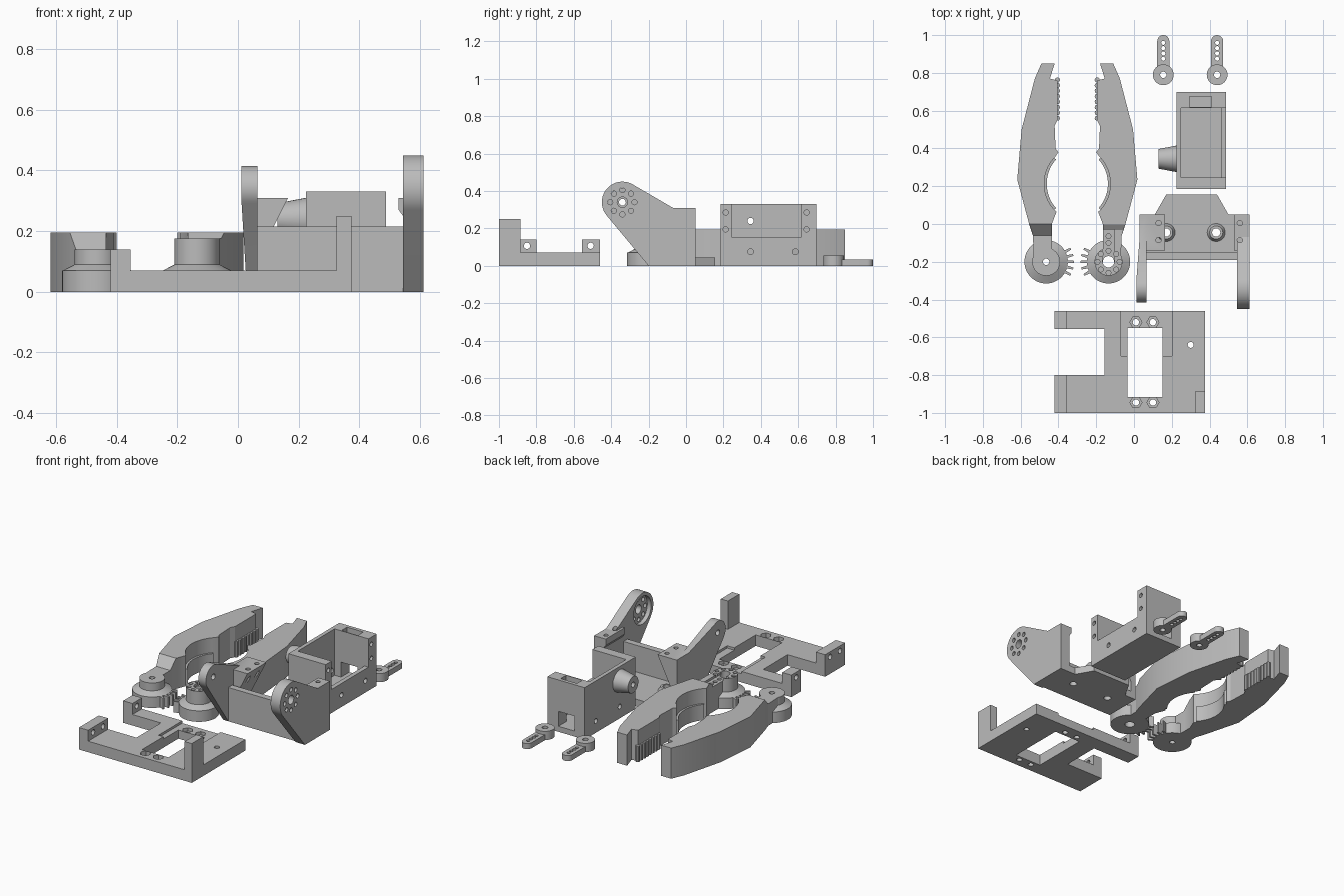
import bpy, bmesh, math
from math import cos, sin, pi, radians

if "Cube" in bpy.data.objects:
    bpy.data.objects.remove(bpy.data.objects["Cube"])

grey = bpy.data.materials.new("plain grey plastic")
grey.use_nodes = True
grey.diffuse_color = (0.5, 0.5, 0.5, 1)
grey.node_tree.nodes["Principled BSDF"].inputs["Base Color"].default_value = (0.5, 0.5, 0.5, 1)


def place(a, b, t, axis):
    return {"x": (t, a, b), "y": (a, t, b), "z": (a, b, t)}[axis]


def loft(name, low, high, lo, hi, axis="z"):
    """Solid between two matching outlines."""
    bm = bmesh.new()
    bottom = [bm.verts.new(place(a, b, lo, axis)) for a, b in low]
    top = [bm.verts.new(place(a, b, hi, axis)) for a, b in high]
    bm.faces.new(bottom)
    bm.faces.new(top)
    for i in range(len(low)):
        j = (i + 1) % len(low)
        bm.faces.new((bottom[i], bottom[j], top[j], top[i]))
    bmesh.ops.recalc_face_normals(bm, faces=bm.faces)
    mesh = bpy.data.meshes.new(name)
    bm.to_mesh(mesh)
    bm.free()
    mesh.materials.append(grey)
    obj = bpy.data.objects.new(name, mesh)
    bpy.context.collection.objects.link(obj)
    return obj


def prism(name, pts, lo, hi, axis="z"):
    return loft(name, pts, pts, lo, hi, axis)


def box(name, x0, x1, y0, y1, z0, z1):
    return prism(name, [(x0, y0), (x1, y0), (x1, y1), (x0, y1)], z0, z1)


def arc(c, r, start=0, end=360, n=32):
    steps = n if end - start == 360 else n - 1
    angles = [radians(start + (end - start) * i / steps) for i in range(n)]
    return [(c[0] + r * cos(t), c[1] + r * sin(t)) for t in angles]


def disc(name, c, r, lo, hi, axis="z", n=32):
    return prism(name, arc(c, r, n=n), lo, hi, axis)


def combine(obj, others, operation):
    for other in others:
        mod = obj.modifiers.new("combine", "BOOLEAN")
        mod.operation, mod.solver, mod.object = operation, "EXACT", other
        bpy.context.view_layer.objects.active = obj
        bpy.ops.object.modifier_apply(modifier=mod.name)
        bpy.data.objects.remove(other)
    return obj


def cut(obj, *others):
    return combine(obj, others, "DIFFERENCE")


def add(obj, *others):
    return combine(obj, others, "UNION")


def holes(centres, r, lo, hi, axis="z", n=16):
    return [disc("hole", c, r, lo, hi, axis, n) for c in centres]


def smooth(obj):
    bpy.ops.object.select_all(action="DESELECT")
    obj.select_set(True)
    bpy.context.view_layer.objects.active = obj
    bpy.ops.object.shade_smooth_by_angle(angle=radians(25))


# Base plate with end tabs, corner post and motor opening
base = box("base_plate", -0.42, 0.375, -1, -0.46, 0, 0.07)
add(base, box("tab", -0.42, -0.355, -1, -0.80, 0, 0.14),
    box("tab", -0.42, -0.355, -0.555, -0.46, 0, 0.14),
    box("post", 0.325, 0.375, -1, -0.885, 0, 0.25))
cut(base, box("slot", -0.5, -0.155, -0.80, -0.555, -1, 1),
    box("recess", -0.07, 0.20, -0.70, -0.4, 0.055, 1),
    box("opening", -0.035, 0.15, -0.915, -0.55, -1, 1))
bolts = [(x, y) for x in (0.01, 0.10) for y in (-0.52, -0.945)]
cut(base, *holes(bolts, 0.032, 0.035, 0.2, n=6), *holes(bolts, 0.017, -0.1, 0.2),
    *holes([(0.30, -0.64)], 0.016, -0.1, 0.2),
    *holes([(-0.95, 0.107), (-0.85, 0.107), (-0.51, 0.107)], 0.017, -0.5, -0.3, "x"))
smooth(base)

# Wrist bracket: floor, front wall, two arms and mounting flanges
bracket = prism("wrist_bracket", [(0.03, -0.19), (0.60, -0.19), (0.60, 0.05), (0.50, 0.05),
                (0.44, 0.155), (0.17, 0.155), (0.11, 0.05), (0.03, 0.05)], 0, 0.045)
big_arm = [(0.05, 0), (0.05, 0.31), (-0.07, 0.31)] + arc((-0.34, 0.34), 0.11, 60, 220, 24) + [(-0.20, 0)]
small_arm = [(0.05, 0), (0.05, 0.31), (-0.07, 0.31)] + arc((-0.34, 0.34), 0.075, 60, 220, 20) + [(-0.19, 0)]
left_arm = prism("arm", big_arm, 0.545, 0.612, "x")
right_arm = prism("arm", small_arm, 0.012, 0.065, "x")
for v in right_arm.data.vertices:
    if v.co.x < 0.03 and v.co.y > -0.2:
        v.co.x = 0.03
add(bracket, box("wall", 0.035, 0.60, -0.19, -0.15, 0, 0.215), left_arm, right_arm,
    prism("flange", [(0.035, 0.31), (0.165, 0.31), (0.055, 0.09), (0.035, 0.09)], -0.14, 0.05, "y"),
    prism("flange", [(0.53, 0.31), (0.58, 0.31), (0.58, 0.20), (0.53, 0.27)], -0.14, 0.05, "y"))
floor_holes = [(0.17, -0.045), (0.435, -0.045)]
add(bracket, *[loft("boss", arc(c, 0.05), arc(c, 0.035), 0.04, 0.07) for c in floor_holes])
hub = (-0.34, 0.34)
ring = [(hub[0] + 0.065 * cos(i * pi / 4), hub[1] + 0.065 * sin(i * pi / 4)) for i in range(8)]
cut(bracket, *holes(floor_holes, 0.022, -0.1, 0.12),
    *holes([(x, y) for x in (0.13, 0.56) for y in (0.005, -0.085)], 0.014, 0.12, 0.5),
    disc("pocket", hub, 0.088, 0.5, 0.572, "x"),
    *holes([hub], 0.028, 0.5, 0.7, "x"), *holes([hub], 0.018, -0.1, 0.2, "x"),
    *holes(ring, 0.014, 0.5, 0.7, "x", 12))
smooth(bracket)

# Motor holder: hollow box, open on top and on one upper side, with pivot boss
holder = box("motor_holder", 0.225, 0.488, 0.185, 0.698, 0, 0.33)
pivot = (0.345, 0.24)
cut(holder, box("cavity", 0.25, 0.46, 0.245, 0.615, 0.035, 1),
    box("side_opening", 0.40, 0.6, 0.245, 0.615, 0.15, 1),
    box("end_pocket", 0.295, 0.41, 0.62, 0.675, 0.15, 1),
    box("end_window", 0.295, 0.41, 0.55, 0.8, 0.035, 0.13),
    box("end_window", 0.295, 0.41, 0.1, 0.3, 0.035, 0.13))
add(holder, loft("boss", arc(pivot, 0.052), arc(pivot, 0.072), 0.13, 0.235, "x"))
cut(holder, *holes([pivot], 0.017, 0, 0.3, "x"),
    *holes([(y, z) for y in (0.212, 0.645) for z in (0.195, 0.285)], 0.014, 0.28, 0.6, "x"),
    *holes([(0.345, 0.075), (0.585, 0.075)], 0.016, 0.1, 0.6, "x"))
smooth(holder)

# Two lever horns
for side, x in (("right", 0.155), ("left", 0.44)):
    horn = disc(side + "_horn", (x, 0.79), 0.055, 0, 0.055)
    add(horn, prism("lever", [(x - 0.032, 0.80), (x + 0.032, 0.80)]
                    + arc((x, 0.968), 0.032, 0, 180, 14), 0, 0.035))
    cut(horn, *holes([(x, 0.79)], 0.017, -0.1, 0.2),
        *holes([(x, 0.875 + 0.028 * i) for i in range(4)], 0.011, -0.1, 0.2, n=12))
    smooth(horn)

# Gripper fingers, mirrored about the line between them
for name, s, top in (("right_finger", -1, 0.14), ("left_finger", 1, 0.175)):
    def at(pts):
        return [(-0.3 + s * u, y) for u, y in pts]

    outline = [(0.19, 0.85), (0.225, 0.77), (0.295, 0.50), (0.318, 0.235), (0.255, 0),
               (0.235, -0.06), (0.135, -0.06), (0.135, 0), (0.11, 0.065)]
    outline += arc((-0.03, 0.213), 0.205, -45, 45, 20)
    outline += [(0.10, 0.38), (0.115, 0.40), (0.12, 0.52), (0.105, 0.55),
                (0.105, 0.76), (0.145, 0.77), (0.12, 0.85)]
    finger = prism(name, at(outline), 0, 0.195)
    drop = -0.06 if s < 0 else -0.031
    cut(finger, prism("ramp", [(0, 0.196), (drop, top), (-0.1, top), (-0.1, 0.3), (0, 0.3)], -1, 1, "x"))

    # raised rim of the round grip
    rim = arc((-0.03, 0.213), 0.212, -42, 42, 20) + arc((-0.03, 0.213), 0.192, -42, 42, 20)[::-1]
    add(finger, prism("rim", at(rim), 0, 0.10))

    # neck, stepped hub and partial gear
    centre = at([(0.165, -0.2)])[0]
    neck = [(0.135, -0.05), (0.235, -0.05), (0.23, -0.2), (0.135, -0.2)]
    add(finger, prism("neck", at(neck), 0, top), disc("gear", centre, 0.115, 0, 0.07, n=48),
        loft("cone", arc(centre, 0.115, n=48), arc(centre, 0.074, n=48), 0.069, 0.09),
        disc("hub", centre, 0.074, 0.08, top, n=48))
    for i in range(5):
        a = radians(-28 + 14 * i) + pi
        tooth = [(0.165 + r * cos(a + d), -0.2 + r * sin(a + d))
                 for r, d in ((0.10, -0.09), (0.148, -0.035), (0.148, 0.035), (0.10, 0.09))]
        add(finger, prism("tooth", at(tooth), 0, 0.07))

    # gripping ridges near the tip
    ridges = at([(0.105, 0.56 + 0.029 * i) for i in range(8)])
    add(finger, *[disc("ridge", c, 0.0135, 0, 0.10, n=10) for c in ridges])

    # shaft bores, plus the lever recess on the driven finger
    if s > 0:
        bolts = [(centre[0] + 0.058 * cos(i * pi / 4), centre[1] + 0.058 * sin(i * pi / 4)) for i in range(8)]
        bolts += [(centre[0], -0.065), (centre[0], -0.10)]
        cut(finger, box("recess", centre[0] - 0.031, centre[0] + 0.031, -0.2, -0.03, 0.16, 0.3),
            *holes(bolts, 0.013, 0.08, 0.3, n=12), *holes([centre], 0.03, -0.1, 0.3, n=24))
    else:
        cut(finger, *holes([centre], 0.017, -0.1, 0.3))
    smooth(finger)
